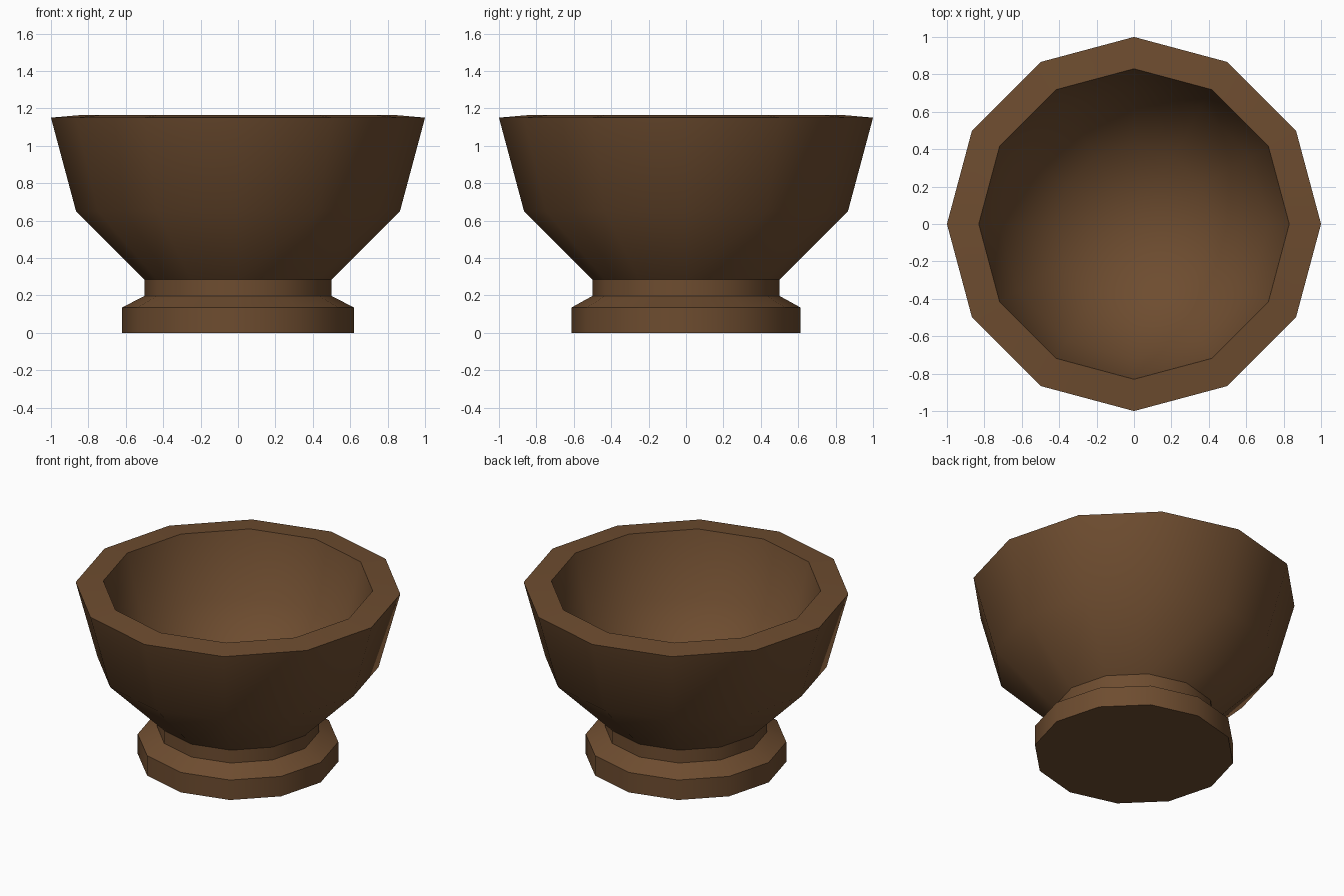
import bpy, bmesh, math

if "Cube" in bpy.data.objects:
    bpy.data.objects.remove(bpy.data.objects["Cube"])

SIDES = 12

wood = bpy.data.materials.new("brown wood")
wood.diffuse_color = (0.155, 0.073, 0.029, 1)
wood.use_nodes = True
wood.node_tree.nodes["Principled BSDF"].inputs["Base Color"].default_value = wood.diffuse_color


def lathe(name, rings, cap_start=False, cap_end=False):
    """Stack twelve-sided rings (radius x, radius y, z) and skin them."""
    bm = bmesh.new()
    loops = []
    for rx, ry, z in rings:
        loops.append([bm.verts.new((rx * math.cos(math.tau * i / SIDES),
                                    ry * math.sin(math.tau * i / SIDES), z))
                      for i in range(SIDES)])
    for a, b in zip(loops, loops[1:]):
        for i in range(SIDES):
            j = (i + 1) % SIDES
            bm.faces.new((a[i], a[j], b[j], b[i]))
    if cap_start:
        bm.faces.new(loops[0][::-1])
    if cap_end:  # shallow pole, like the bottom of a sphere
        pole = bm.verts.new((0, 0, cap_end))
        for i in range(SIDES):
            bm.faces.new((loops[-1][i], loops[-1][(i + 1) % SIDES], pole))
    mesh = bpy.data.meshes.new(name)
    bm.to_mesh(mesh)
    bm.free()
    mesh.materials.append(wood)
    ob = bpy.data.objects.new(name, mesh)
    bpy.context.collection.objects.link(ob)
    bpy.ops.object.select_all(action='DESELECT')
    ob.select_set(True)
    bpy.context.view_layer.objects.active = ob
    bpy.ops.object.shade_smooth_by_angle(angle=math.radians(40))
    return ob


def hemi_ring(radius, centre_z, deg):
    r = radius * math.cos(math.radians(deg))
    return (r, r, centre_z - radius * math.sin(math.radians(deg)))


# Bowl: outer half sphere, sloping rim, then the inner half sphere
outer = [hemi_ring(1.0, 1.15, d) for d in (60, 30, 0)]
inner = [hemi_ring(0.83, 1.165, d) for d in (0, 30, 60)]
lathe("bowl", outer + inner, cap_end=1.165 - 0.83)

# Foot: flat base, bevelled shoulder and neck up to the bowl
lathe("foot", [(0.62, 0.612, 0), (0.62, 0.612, 0.135),
               (0.5, 0.5, 0.197), (0.5, 0.5, outer[0][2])], cap_start=True)
